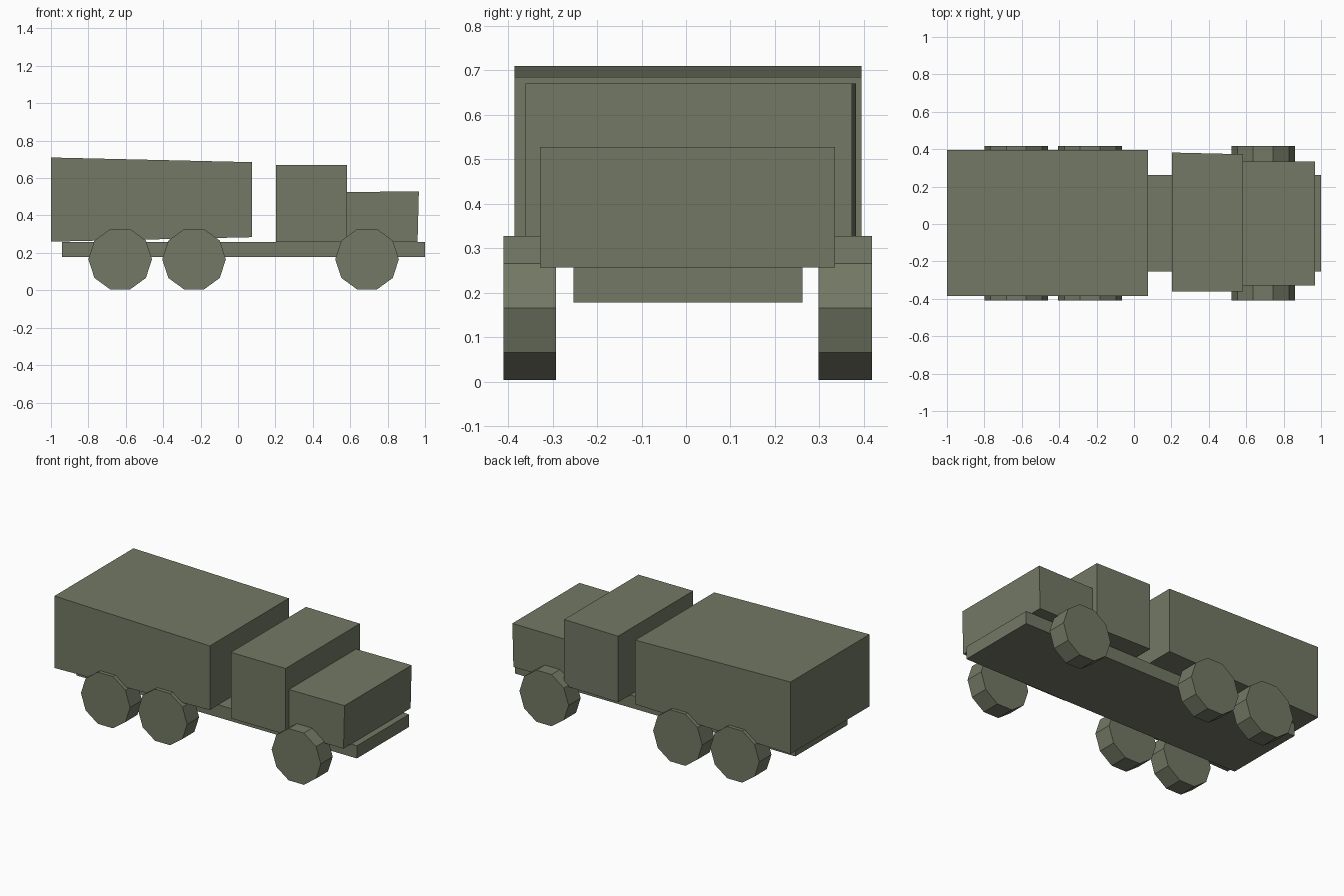
import bpy, bmesh, math

if "Cube" in bpy.data.objects:
    bpy.data.objects.remove(bpy.data.objects["Cube"])


def make_object(name, bm):
    bmesh.ops.recalc_face_normals(bm, faces=bm.faces)
    mesh = bpy.data.meshes.new(name)
    bm.to_mesh(mesh)
    bm.free()
    mat = bpy.data.materials.get("olive") or bpy.data.materials.new("olive")
    mat.diffuse_color = (0.17, 0.19, 0.13, 1)
    mat.use_nodes = True
    mat.node_tree.nodes["Principled BSDF"].inputs["Base Color"].default_value = mat.diffuse_color
    mesh.materials.append(mat)
    obj = bpy.data.objects.new(name, mesh)
    bpy.context.collection.objects.link(obj)
    return obj


def extrude_profile(name, points, y0, y1):
    """Solid from an x-z outline, extruded along y."""
    bm = bmesh.new()
    near = [bm.verts.new((x, y0, z)) for x, z in points]
    far = [bm.verts.new((x, y1, z)) for x, z in points]
    bm.faces.new(near)
    bm.faces.new(far[::-1])
    n = len(points)
    for i in range(n):
        j = (i + 1) % n
        bm.faces.new((near[i], far[i], far[j], near[j]))
    return make_object(name, bm)


def box(name, x0, x1, y0, y1, z0, z1):
    return extrude_profile(name, [(x0, z0), (x1, z0), (x1, z1), (x0, z1)], y0, y1)


# Flat frame
box("chassis", -0.94, 1.0, -0.253, 0.262, 0.178, 0.257)

# Cargo body, slightly taller at the tail
extrude_profile("cargo_body",
                [(-1.0, 0.26), (0.075, 0.284), (0.075, 0.685), (-1.0, 0.71)],
                -0.386, 0.395)

# Cab, its far side narrowing slightly toward the hood
cab = box("cab", 0.203, 0.582, -0.361, 0.382, 0.257, 0.67)
for v in cab.data.vertices:
    if v.co.x > 0.5 and v.co.y > 0:
        v.co.y = 0.373

# Engine hood
extrude_profile("hood", [(0.582, 0.257), (0.96, 0.257), (0.967, 0.528), (0.582, 0.526)],
                -0.328, 0.335)

# Ten-sided wheels, three per side
outline = [(0.17 * math.cos(math.radians(36 * i)), 0.17 * math.sin(math.radians(36 * i)))
           for i in range(10)]
for axle, cx in (("rear", -0.63), ("middle", -0.235), ("front", 0.69)):
    for side, y0, y1 in (("right", -0.41, -0.292), ("left", 0.298, 0.418)):
        extrude_profile(f"{axle}_{side}_wheel",
                        [(cx + x, 0.166 + z) for x, z in outline], y0, y1)
